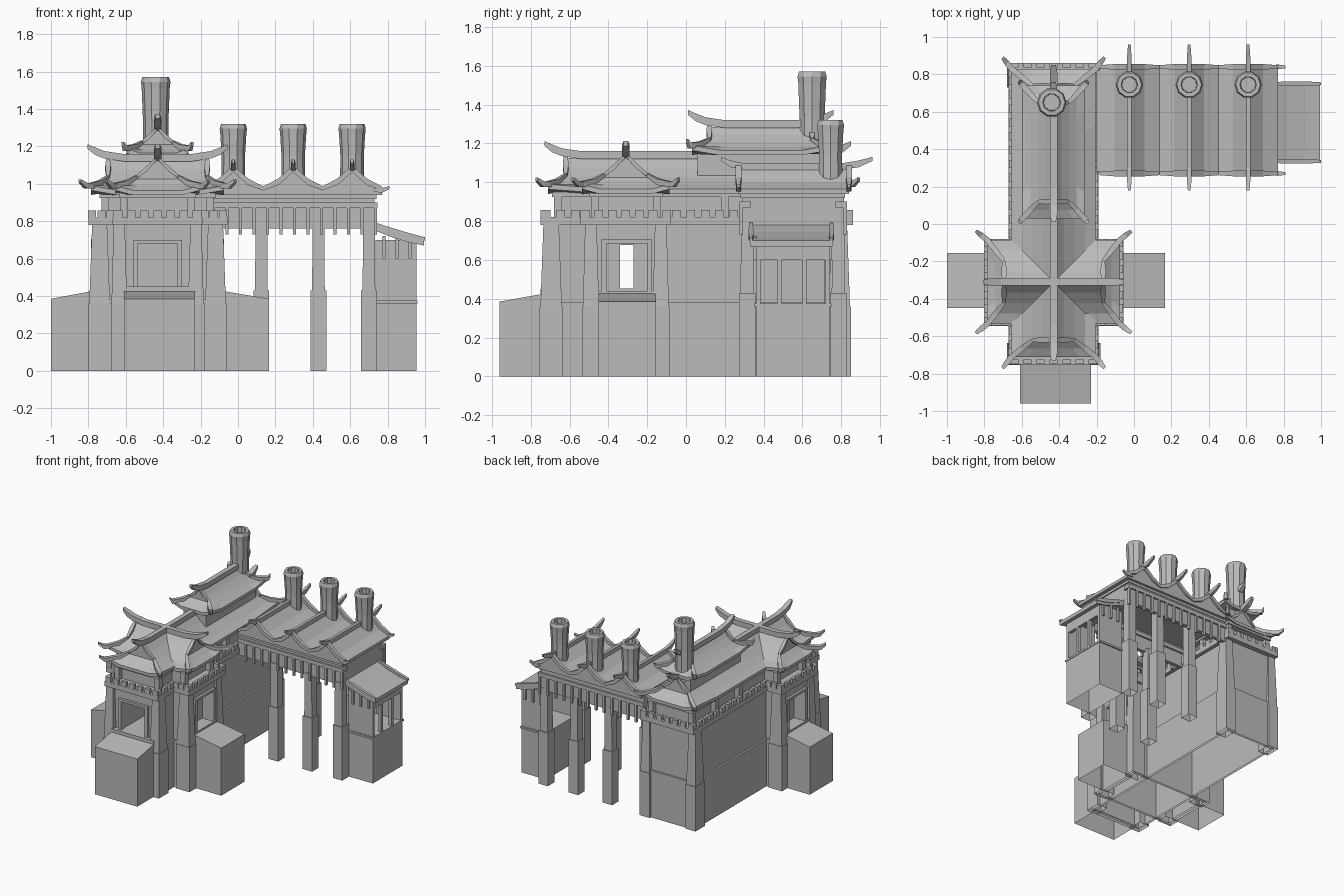
import bpy, bmesh, math
from mathutils import Vector, Matrix

if "Cube" in bpy.data.objects:
    bpy.data.objects.remove(bpy.data.objects["Cube"], do_unlink=True)

stone = bpy.data.materials.new("plain grey")
stone.use_nodes = True
GREY = (0.5, 0.5, 0.5, 1)
stone.diffuse_color = GREY
stone.node_tree.nodes["Principled BSDF"].inputs["Base Color"].default_value = GREY

CX, CY = -0.43, -0.31      # crossing of the hall and the transept


def finish(name, bm):
    bmesh.ops.recalc_face_normals(bm, faces=bm.faces)
    me = bpy.data.meshes.new(name)
    bm.to_mesh(me)
    bm.free()
    ob = bpy.data.objects.new(name, me)
    me.materials.append(stone)
    bpy.context.collection.objects.link(ob)
    return ob


def boxes(name, items, taper=1.0, closed=False):
    """Boxes given as x0, x1, y0, y1, z0, z1; those on the ground have no underside."""
    bm = bmesh.new()
    for x0, x1, y0, y1, z0, z1 in items:
        m = Matrix.Translation(((x0 + x1) / 2, (y0 + y1) / 2, (z0 + z1) / 2))
        vs = bmesh.ops.create_cube(bm, size=1, matrix=m @ Matrix.Diagonal(
            (x1 - x0, y1 - y0, z1 - z0, 1)))["verts"]
        for v in vs:
            if v.co.z > (z0 + z1) / 2:
                v.co.x = m.translation.x + (v.co.x - m.translation.x) * taper
                v.co.y = m.translation.y + (v.co.y - m.translation.y) * taper
    if not closed:
        drop = [f for f in bm.faces if f.calc_center_median().z < 0.001]
        bmesh.ops.delete(bm, geom=drop, context="FACES")
    return finish(name, bm)


def strips(name, paths, w, h):
    """Square beams swept along paths, narrowed at both tips."""
    bm = bmesh.new()
    for path in paths:
        path = [Vector(p) for p in path]
        d = path[-1] - path[0]
        side = Vector((-d.y, d.x, 0)).normalized() * w / 2
        prev = None
        for i, p in enumerate(path):
            k = 0.6 if i in (0, len(path) - 1) else 1
            ring = [bm.verts.new(p + side * a * k + Vector((0, 0, b * h * k)))
                    for a, b in ((-1, -0.5), (1, -0.5), (1, 0.5), (-1, 0.5))]
            if prev:
                for j in range(4):
                    bm.faces.new((prev[j], prev[j - 1], ring[j - 1], ring[j]))
            else:
                bm.faces.new(ring)
            prev = ring
        bm.faces.new(prev)
    return finish(name, bm)


def extrude_profile(name, pts, y0, y1):
    bm = bmesh.new()
    f = bm.faces.new([bm.verts.new((x, y0, z)) for x, z in pts])
    new = bmesh.ops.extrude_face_region(bm, geom=[f])["geom"]
    bmesh.ops.translate(bm, vec=(0, y1 - y0, 0),
                        verts=[g for g in new if isinstance(g, bmesh.types.BMVert)])
    return finish(name, bm)


def hip_gable_roof(name, cx, cy, along_y, ue, w, ze, zr, inset=0.09, tip=0.06):
    """Curved roof with hipped skirts, small end gables and upswept ridges."""
    def P(u, v, z):
        return (cx - v, cy + u, z) if along_y else (cx + u, cy + v, z)
    h = zr - ze
    levels = [(0.8, ue - 0.03, ze - 0.02), (1, ue, ze - 0.025)]
    curve = [(1, ue, ze), (0.75, ue - inset * 0.5, ze + h * 0.16),
             (0.5, ue - inset, ze + h * 0.38), (0.25, ue - inset, ze + h * 0.66),
             (0.02, ue - inset, zr)]
    levels += curve
    bm = bmesh.new()
    prev = first = None
    for i, (f, u, z) in enumerate(levels):
        lift = 0.025 if i in (1, 2) else 0
        c = [(u, f * w), (-u, f * w), (-u, -f * w), (u, -f * w)]
        ring = []
        for j in range(4):
            a, b = Vector(c[j]), Vector(c[(j + 1) % 4])
            for t in (0, 0.2, 0.8):
                q = a.lerp(b, t)
                ring.append(bm.verts.new(P(q.x, q.y, z + (lift if t == 0 else 0))))
        if prev:
            for j in range(12):
                bm.faces.new((prev[j - 1], prev[j], ring[j], ring[j - 1]))
        else:
            first = ring
        prev = ring
    bm.faces.new(first)
    bm.faces.new(prev)
    finish(name, bm)
    hips, barges = [], []
    for su in (1, -1):
        for sv in (1, -1):
            hips.append([P(su * (ue + tip), sv * (w + tip * 0.8), ze + 0.05),
                         P(su * (ue + tip * 0.5), sv * (w + tip * 0.4), ze + 0.025)] +
                        [P(su * u, sv * f * w, z + (0.025 if f == 1 else 0.012))
                         for f, u, z in curve[:3]])
            barges.append([P(su * u, sv * f * w, z + 0.012) for f, u, z in curve[2:]])
    strips(name + "_hip_beams", hips, 0.03, 0.03)
    strips(name + "_gable_boards", barges, 0.03, 0.03)
    g = ue - inset
    tail = [(g + 0.11, 0.075), (g + 0.07, 0.05), (g + 0.02, 0.03), (g - 0.08, 0.015)]
    ridge = [P(u, 0, zr + z) for u, z in tail] + [P(-u, 0, zr + z) for u, z in reversed(tail)]
    strips(name + "_ridge", [ridge], 0.04, 0.04)


def chimney(name, x, y, z0, z1, r):
    prof = [(r * 0.88, z0), (r * 0.86, (z0 + z1) / 2), (r * 0.95, z1 - 0.06), (r, z1 - 0.025),
            (r * 0.9, z1), (r * 0.6, z1), (r * 0.55, z1 - 0.1)]
    bm = bmesh.new()
    prev = None
    n = 10
    for q, z in prof:
        ring = [bm.verts.new((x + q * math.cos(2 * math.pi * i / n),
                              y + q * math.sin(2 * math.pi * i / n), z)) for i in range(n)]
        if prev:
            for i in range(n):
                bm.faces.new((prev[i - 1], prev[i], ring[i], ring[i - 1]))
        prev = ring
    bm.faces.new(prev)
    finish(name, bm)


# Hall and transept walls, with doorways cut through
hall = boxes("hall_walls", [(-0.64, -0.22, -0.71, 0.82, 0, 0.8)], closed=True)
transept = boxes("transept_walls", [(-0.765, -0.095, -0.51, -0.11, 0, 0.8)], closed=True)
cuts = [(-0.54, -0.32, -0.8, -0.2, 0.45, 0.68), (-1, 0.1, -0.34, -0.27, 0.452, 0.678),
        (-0.9, -0.68, -0.41, -0.2, 0.44, 0.685), (-0.18, 0.1, -0.41, -0.2, 0.44, 0.685)]
for i, c in enumerate(cuts):
    cutter = boxes("doorway_cutter", [c], closed=True)
    cutter.hide_render = True
    for ob in (hall, transept):
        mod = ob.modifiers.new("doorway", "BOOLEAN")
        mod.operation, mod.solver, mod.object = "DIFFERENCE", "EXACT", cutter
        bpy.context.view_layer.objects.active = ob
        bpy.ops.object.modifier_apply(modifier=mod.name)
    bpy.data.objects.remove(cutter, do_unlink=True)
for ob in (hall, transept):
    bm = bmesh.new()
    bm.from_mesh(ob.data)
    bmesh.ops.delete(bm, geom=[f for f in bm.faces if f.calc_center_median().z < 0.001],
                     context="FACES")
    bm.to_mesh(ob.data)
    bm.free()

# Plinths, sills and door frames
boxes("plinths", [(-0.655, -0.205, -0.725, 0.835, 0, 0.38), (-0.78, -0.08, -0.525, -0.095, 0, 0.38)])
boxes("front_door_frame", [(-0.56, -0.535, -0.73, -0.7, 0.44, 0.7), (-0.325, -0.3, -0.73, -0.7, 0.44, 0.7),
                           (-0.56, -0.3, -0.73, -0.7, 0.68, 0.7), (-0.61, -0.23, -0.75, -0.7, 0, 0.45)])
for side, x in (("left", -0.095), ("right", -0.765)):
    a, b = x - 0.02, x + 0.02
    boxes(side + "_door_frame", [(a, b, -0.435, -0.41, 0.43, 0.705), (a, b, -0.2, -0.175, 0.43, 0.705),
                                 (a, b, -0.435, -0.175, 0.685, 0.705), (a, b, -0.45, -0.16, 0, 0.44)])

# Corner buttresses: straight foot, tapered shaft
spots = [(CX + s * 0.205, y, 0.09, 0.12) for s in (1, -1) for y in (-0.695, 0.79)]
spots += [(CX + s * 0.31, CY + t * 0.18, 0.12, 0.09) for s in (1, -1) for t in (1, -1)]
boxes("buttress_feet", [(x - a / 2, x + a / 2, y - b / 2, y + b / 2, 0, 0.36) for x, y, a, b in spots])
boxes("buttress_shafts", [(x - a * 0.46, x + a * 0.46, y - b * 0.46, y + b * 0.46, 0.36, 0.79)
                          for x, y, a, b in spots], taper=0.72)

# Sloped blocks outside the three doors
def ramp(name, x0, x1, y0, y1, rule):
    ob = boxes(name, [(x0, x1, y0, y1, 0, 0.43)])
    for v in ob.data.vertices:
        if v.co.z > 0.2 and rule(v.co):
            v.co.z = 0.385
ramp("right_ramp", -1, -0.76, -0.45, -0.155, lambda c: c.x < -0.9)
ramp("left_ramp", -0.1, 0.165, -0.45, -0.155, lambda c: c.x > 0.1)
ramp("front_ramp", -0.61, -0.23, -0.96, -0.71, lambda c: c.y < -0.9)

# Parapet with battlements
boxes("parapet_slab", [(-0.67, -0.19, -0.75, 0.86, 0.78, 0.82), (-0.8, -0.055, -0.545, -0.08, 0.78, 0.82)])
merlons = []
def merlon_row(x0, y0, x1, y1):
    n = max(2, round(math.hypot(x1 - x0, y1 - y0) / 0.075))
    for i in range(n + 1):
        x, y = x0 + (x1 - x0) * i / n, y0 + (y1 - y0) * i / n
        a, b = (0.022, 0.012) if y0 == y1 else (0.012, 0.022)
        merlons.append((x - a, x + a, y - b, y + b, 0.82, 0.858))
for s in (1, -1):
    merlon_row(CX + s * 0.225, -0.05, CX + s * 0.225, 0.84)
    merlon_row(CX + s * 0.225, -0.72, CX + s * 0.225, -0.57)
    merlon_row(CX + s * 0.36, -0.52, CX + s * 0.36, -0.1)
    for y in (-0.532, -0.092):
        merlon_row(CX + s * 0.25, y, CX + s * 0.35, y)
for y in (-0.737, 0.848):
    merlon_row(CX - 0.21, y, CX + 0.21, y)
boxes("battlements", merlons)

# Gallery storey under the roofs
boxes("gallery_walls", [(-0.59, -0.27, -0.64, 0.77, 0.82, 0.95), (-0.69, -0.17, -0.46, -0.16, 0.82, 0.95)])
boxes("gallery_beams", [(-0.635, -0.225, -0.69, 0.82, 0.925, 0.95), (-0.74, -0.12, -0.5, -0.12, 0.925, 0.95)])
posts = [(CX + s * 0.18, y) for s in (1, -1) for y in (-0.66, 0.2, 0.5, 0.79)]
posts += [(CX + s * 0.28, CY + t * 0.16) for s in (1, -1) for t in (1, -1)]
boxes("gallery_posts", [(x - 0.02, x + 0.02, y - 0.02, y + 0.02, 0.82, 0.93) for x, y in posts])

# Crossing roofs and the raised roof with its wall
hip_gable_roof("hall_roof", CX, 0.06, True, 0.77, 0.225, 0.965, 1.125)
hip_gable_roof("transept_roof", CX, CY, False, 0.355, 0.225, 0.965, 1.125)
boxes("raised_walls", [(-0.53, -0.33, 0.06, 0.7, 0.98, 1.17)])
hip_gable_roof("raised_roof", CX, 0.385, True, 0.355, 0.165, 1.165, 1.285, tip=0.025)
chimney("hall_chimney", -0.44, 0.65, 1.1, 1.57, 0.079)

# Side wing: columns, frieze, ceiling
feet = [(x, y) for x in (0.125, 0.43, 0.7) for y in (0.315, 0.785)]
boxes("wing_column_feet", [(x - 0.042, x + 0.042, y - 0.042, y + 0.042, 0, 0.43) for x, y in feet])
boxes("wing_columns", [(x - 0.034, x + 0.034, y - 0.034, y + 0.034, 0.43, 0.78) for x, y in feet], taper=0.92)
boxes("wing_frieze", [(-0.2, 0.73, y - 0.015, y + 0.015, 0.76, 0.95) for y in (0.305, 0.8)] +
      [(0.7, 0.73, 0.3, 0.8, 0.76, 0.95)])
boxes("wing_beams", [(-0.2, 0.745, y - 0.03, y + 0.03, 0.87, 0.9) for y in (0.305, 0.8)] +
      [(-0.2, 0.74, 0.28, 0.82, 0.92, 0.96)])
battens = [(-0.13 + 0.072 * i, y) for i in range(13) for y in (0.285, 0.82)]
boxes("wing_battens", [(x - 0.008, x + 0.008, y - 0.01, y + 0.01, 0.73, 0.88) for x, y in battens])

# Side wing: three gabled roofs in a row
ridges = (-0.025, 0.295, 0.61)
crown = [(-0.16, 0.965), (-0.08, 1.0), (0, 1.07), (0.08, 1.0), (0.16, 0.965)]
for i, x in enumerate(ridges):
    name = "wing_roof_%d" % (i + 1)
    top = [(x + a, z) for a, z in crown]
    extrude_profile(name, top + [(x + 0.16, 0.94), (x - 0.16, 0.94)], 0.27, 0.84)
    strips(name + "_gable_boards", [[(a, y, z + 0.01) for a, z in top] for y in (0.27, 0.84)], 0.03, 0.035)
    strips(name + "_ridge", [[(x, 0.18, 1.12), (x, 0.23, 1.095), (x, 0.3, 1.08), (x, 0.8, 1.08),
                              (x, 0.89, 1.095), (x, 0.96, 1.12)]], 0.024, 0.035)
    chimney("wing_chimney_%d" % (i + 1), x, 0.745, 0.98, 1.32, 0.073)
strips("wing_eave_tips", [[(0.72, y, 0.965), (0.77, y, 0.965), (0.81, y, 0.98)] for y in (0.27, 0.84)], 0.025, 0.025)

# Gatehouse at the end of the wing
boxes("gatehouse_base", [(0.735, 0.955, 0.36, 0.74, 0, 0.365)])
boxes("gatehouse_sides", [(0.735, 0.94, y - 0.01, y + 0.01, 0.365, 0.7) for y in (0.375, 0.725)])
boxes("gatehouse_posts", [(0.93, 0.955, y - 0.012, y + 0.012, 0.365, 0.69) for y in (0.372, 0.48, 0.61, 0.728)] +
      [(0.93, 0.955, 0.36, 0.74, 0.6, 0.69), (0.735, 0.96, 0.35, 0.75, 0.36, 0.375)])
extrude_profile("gatehouse_roof", [(0.72, 0.785), (0.82, 0.745), (0.92, 0.715), (0.995, 0.7),
                                   (0.995, 0.67), (0.92, 0.685), (0.82, 0.715), (0.72, 0.755)], 0.33, 0.755)
strips("gatehouse_roof_edges", [[(0.73, y, 0.785), (0.82, y, 0.75), (0.92, y, 0.72), (1, y, 0.705)]
                                for y in (0.335, 0.75)], 0.025, 0.03)
boxes("gatehouse_brackets", [(x - 0.008, x + 0.008, y - 0.008, y + 0.008, 0.6, 0.72)
                             for x in (0.78, 0.85, 0.92) for y in (0.355, 0.745)])
